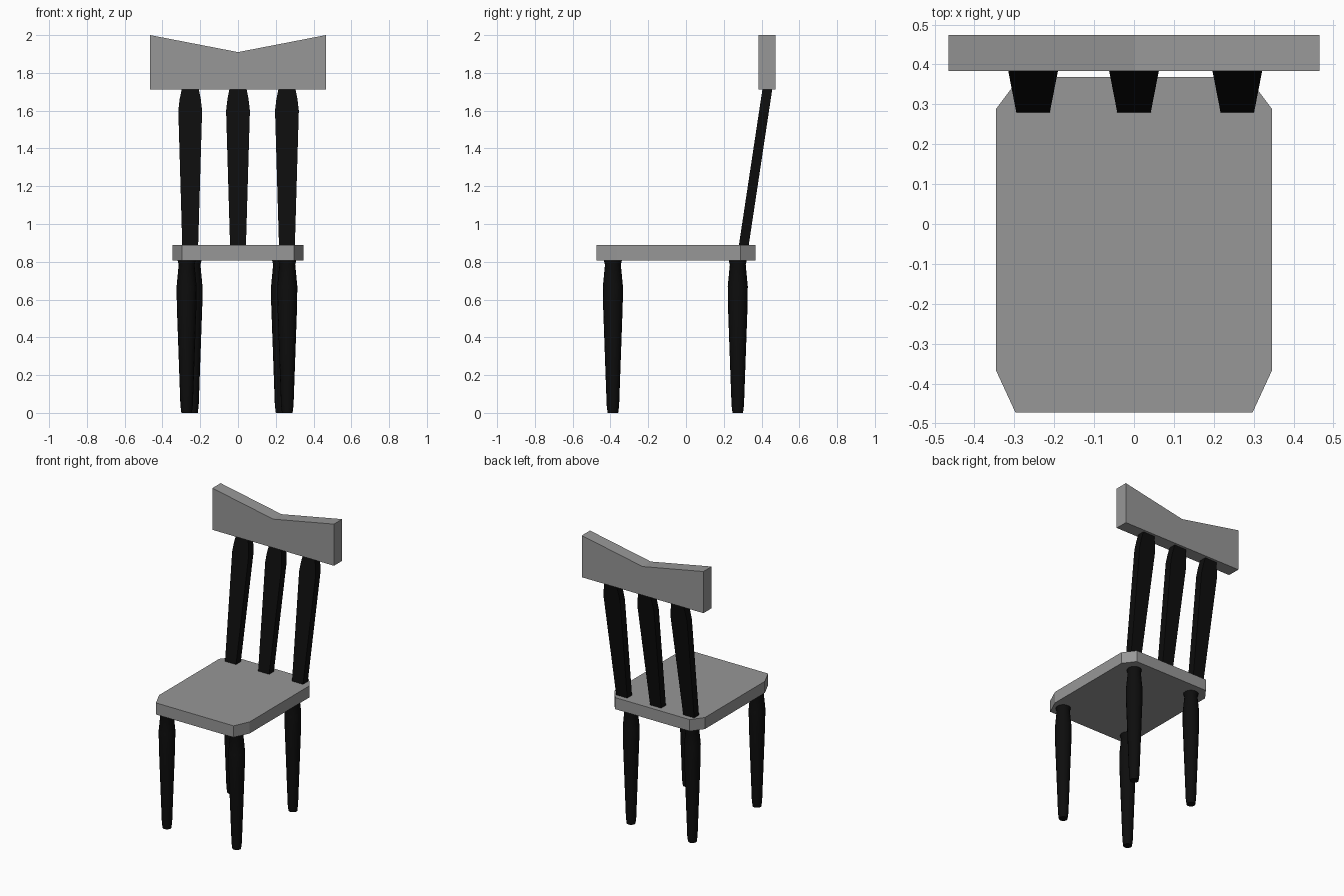
import bpy, bmesh
from math import sin, cos, tau, radians

if "Cube" in bpy.data.objects:
    bpy.data.objects.remove(bpy.data.objects["Cube"])


def paint(name, v):
    m = bpy.data.materials.new(name)
    m.diffuse_color = (v, v, v, 1)
    m.use_nodes = True
    m.node_tree.nodes["Principled BSDF"].inputs["Base Color"].default_value = m.diffuse_color
    return m


black = paint("black_paint", 0.004)
grey = paint("dark_grey", 0.31)


def loft(name, rings, mat):
    """Skin a stack of equal-length point rings and cap both ends."""
    bm = bmesh.new()
    vs = [[bm.verts.new(p) for p in r] for r in rings]
    n = len(vs[0])
    for a, b in zip(vs, vs[1:]):
        for i in range(n):
            j = (i + 1) % n
            bm.faces.new((a[i], a[j], b[j], b[i]))
    bm.faces.new(vs[0][::-1])
    bm.faces.new(vs[-1])
    bmesh.ops.recalc_face_normals(bm, faces=bm.faces)
    me = bpy.data.meshes.new(name)
    bm.to_mesh(me)
    bm.free()
    ob = bpy.data.objects.new(name, me)
    bpy.context.collection.objects.link(ob)
    me.materials.append(mat)
    return ob


# Seat: board with clipped corners
half = [(0.297, -0.473), (0.346, -0.367), (0.346, 0.288), (0.286, 0.368)]
outline = half + [(-x, y) for x, y in reversed(half)]
loft("seat", [[(x, y, z) for x, y in outline] for z in (0.808, 0.888)], grey)

# Top rail with a shallow V notch
rail = [(-0.465, 1.712), (0.465, 1.712), (0.465, 2.0), (0, 1.91), (-0.465, 2.0)]
loft("top_rail", [[(x, y, z) for x, z in rail] for y in (0.384, 0.474)], grey)

# Turned legs: (height, radius), front pair set slightly wider
LEG = [(0, 0.028), (0.04, 0.033), (0.57, 0.052), (0.67, 0.053),
       (0.785, 0.042), (0.812, 0.049)]
SIDES = 16
for name, cx, cy in (("front_left_leg", -0.272, -0.387), ("front_right_leg", 0.261, -0.387),
                     ("back_left_leg", -0.241, 0.274), ("back_right_leg", 0.228, 0.274)):
    leg = loft(name, [[(cx + r * cos(tau * i / SIDES), cy + r * sin(tau * i / SIDES), z)
                       for i in range(SIDES)] for z, r in LEG], black)
    bpy.ops.object.select_all(action='DESELECT')
    leg.select_set(True)
    bpy.context.view_layer.objects.active = leg
    bpy.ops.object.shade_smooth_by_angle(angle=radians(35))

# Back spindles: flat tapered slats leaning backwards (height, half width)
SLAT = [(0.885, 0.042), (1.60, 0.063), (1.66, 0.056), (1.72, 0.044)]
for name, cx in (("left_spindle", -0.253), ("middle_spindle", 0), ("right_spindle", 0.259)):
    rings = []
    for z, w in SLAT:
        y = 0.306 + (z - 0.888) * 0.151
        rings.append([(cx + sx * w, y + sy * 0.026, z)
                      for sx, sy in ((-1, -1), (1, -1), (1, 1), (-1, 1))])
    loft(name, rings, black)
